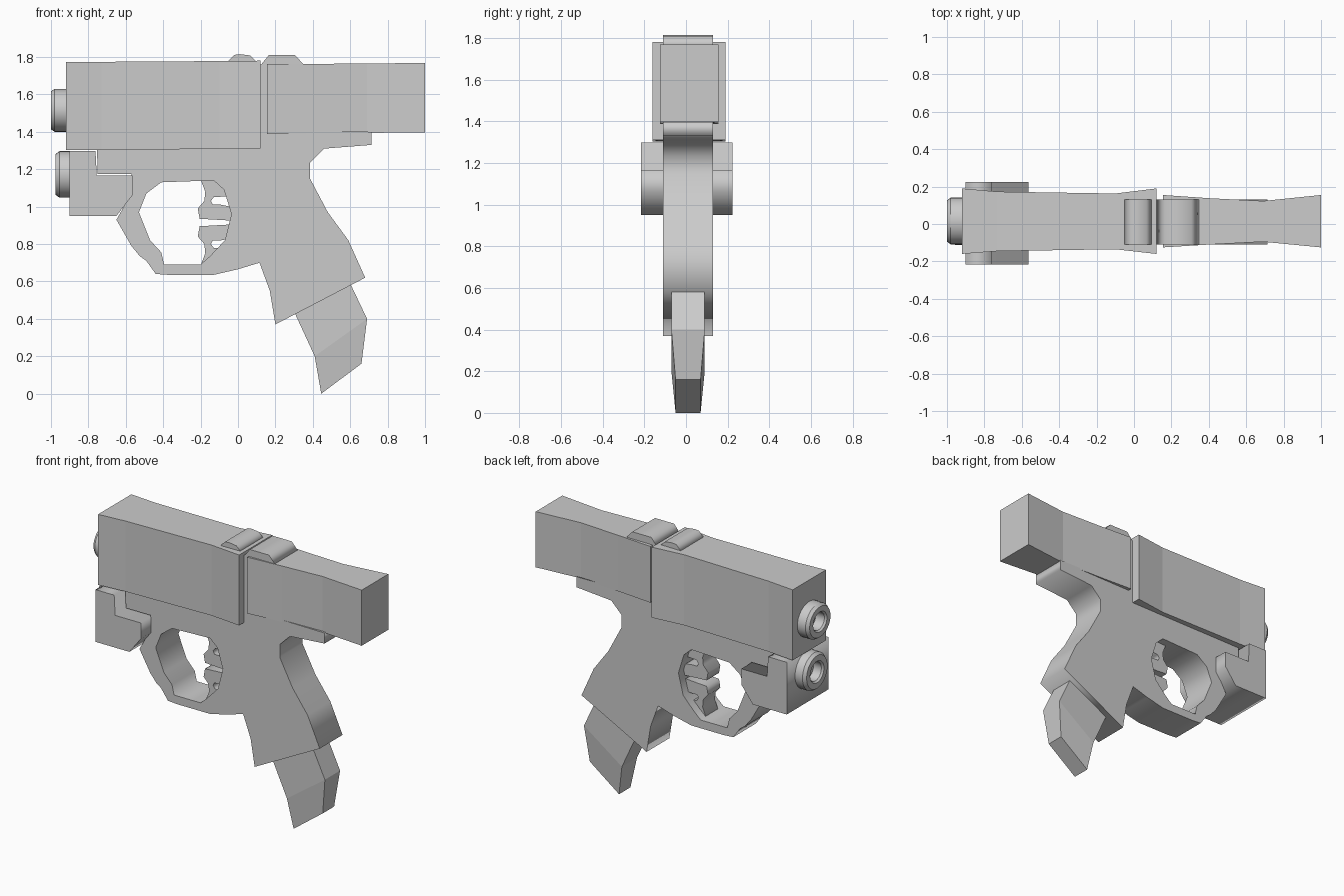
import bpy, bmesh, math
from mathutils import Matrix

if "Cube" in bpy.data.objects:
    bpy.data.objects.remove(bpy.data.objects["Cube"])

scene = bpy.context.scene


def finish(name, bm):
    bmesh.ops.remove_doubles(bm, verts=bm.verts, dist=0.0005)
    bmesh.ops.recalc_face_normals(bm, faces=bm.faces)
    mesh = bpy.data.meshes.new(name)
    bm.to_mesh(mesh)
    bm.free()
    ob = bpy.data.objects.new(name, mesh)
    scene.collection.objects.link(ob)
    return ob


def prism(name, loops, half, yc=0.01):
    """Extrude side-view (x, z) loops along y; inner loops become holes."""
    cu = bpy.data.curves.new(name, 'CURVE')
    cu.dimensions, cu.fill_mode, cu.extrude = '2D', 'BOTH', half
    for pts in loops:
        sp = cu.splines.new('POLY')
        sp.points.add(len(pts) - 1)
        for p, (x, z) in zip(sp.points, pts):
            p.co = (x, z, 0, 1)
        sp.use_cyclic_u = True
    tmp = bpy.data.objects.new(name + "_outline", cu)
    scene.collection.objects.link(tmp)
    dg = bpy.context.evaluated_depsgraph_get()
    mesh = bpy.data.meshes.new_from_object(tmp.evaluated_get(dg))
    bm = bmesh.new()
    bm.from_mesh(mesh)
    bm.transform(Matrix.Translation((0, yc, 0)) @ Matrix.Rotation(math.pi / 2, 4, 'X'))
    bpy.data.objects.remove(tmp)
    bpy.data.curves.remove(cu)
    bpy.data.meshes.remove(mesh)
    return finish(name, bm)


def loft(name, sections):
    """Skin a list of four-point sections and cap both ends."""
    bm = bmesh.new()
    rings = [[bm.verts.new(p) for p in s] for s in sections]
    for a, b in zip(rings, rings[1:]):
        for i in range(4):
            j = (i + 1) % 4
            bm.faces.new((a[i], a[j], b[j], b[i]))
    bm.faces.new(rings[0])
    bm.faces.new(rings[-1])
    return finish(name, bm)


def slide(name, stations):
    return loft(name, [[(x, y0, z0), (x, y1, z0), (x, y1, z1), (x, y0, z1)]
                       for x, y0, y1, z0, z1 in stations])


def muzzle(name, x0, x1, yc, zc, ry, rz, n=32):
    """Lathe a bevelled ring with a blind bore about the x axis."""
    prof = [(x1 + 0.01, 1), (x0 + 0.02, 1), (x0, 0.88), (x0, 0.58),
            (x0 + 0.012, 0.5), (x1 - 0.005, 0.5)]
    bm = bmesh.new()
    rings = [[bm.verts.new((x, yc + ry * r * math.cos(2 * math.pi * i / n),
                            zc + rz * r * math.sin(2 * math.pi * i / n)))
              for i in range(n)] for x, r in prof]
    for a, b in zip(rings, rings[1:]):
        for i in range(n):
            j = (i + 1) % n
            bm.faces.new((a[i], a[j], b[j], b[i]))
    bm.faces.new(rings[0])
    bm.faces.new(rings[-1])
    ob = finish(name, bm)
    bpy.ops.object.select_all(action='DESELECT')
    ob.select_set(True)
    bpy.context.view_layer.objects.active = ob
    bpy.ops.object.shade_smooth_by_angle(angle=math.radians(30))


# Frame: grip, trigger guard and the core between the slides
outline = [(-0.755, 1.34), (-0.75, 1.175), (-0.57, 1.175), (-0.57, 1.07),
           (-0.65, 0.93), (-0.57, 0.79), (-0.525, 0.735), (-0.49, 0.71),
           (-0.44, 0.64), (-0.37, 0.635), (-0.13, 0.635), (0.0, 0.665),
           (0.115, 0.70), (0.17, 0.55), (0.2, 0.37), (0.68, 0.62),
           (0.59, 0.82), (0.48, 0.97), (0.385, 1.15), (0.385, 1.235),
           (0.46, 1.31), (0.715, 1.33), (0.715, 1.40), (0.25, 1.405),
           (0.25, 1.76), (0.05, 1.76), (0.05, 1.34)]
guard_hole = [(-0.53, 0.97), (-0.49, 1.07), (-0.41, 1.13), (-0.13, 1.14),
              (-0.075, 1.09), (-0.035, 0.96), (-0.07, 0.82), (-0.15, 0.735),
              (-0.2, 0.69), (-0.395, 0.69), (-0.41, 0.755), (-0.47, 0.82)]
prism("frame", [outline, guard_hole], 0.12)

# Two mirrored hooked triggers
hook = [(-0.2, 1.145), (-0.175, 1.08), (-0.18, 1.03), (-0.215, 0.99),
        (-0.205, 0.935), (-0.03, 0.925), (-0.04, 1.0), (-0.09, 1.01),
        (-0.135, 1.01), (-0.145, 1.03), (-0.13, 1.05), (-0.06, 1.055),
        (-0.075, 1.09), (-0.13, 1.145)]
prism("upper_trigger", [hook], 0.065)
prism("lower_trigger", [[(x, 1.83 - z) for x, z in hook]], 0.065)

# Slides with pinched waists
slide("front_slide", [(-0.92, -0.16, 0.19, 1.303, 1.773), (-0.73, -0.145, 0.173, 1.304, 1.774),
                      (-0.1, -0.135, 0.163, 1.308, 1.778), (0.12, -0.16, 0.19, 1.31, 1.78)])
slide("rear_slide", [(0.155, -0.125, 0.155, 1.387, 1.762), (0.4, -0.11, 0.138, 1.39, 1.763),
                     (0.69, -0.095, 0.123, 1.394, 1.765), (1.0, -0.125, 0.155, 1.397, 1.768)])

# Raised sights
prism("front_sight", [[(-0.065, 1.765), (-0.02, 1.811), (0.01, 1.815), (0.065, 1.808), (0.108, 1.765)]], 0.12)
prism("rear_sight", [[(0.12, 1.755), (0.165, 1.81), (0.305, 1.81), (0.355, 1.755)]], 0.12)

# Stepped block under the front slide
prism("lower_block", [[(-0.9, 1.298), (-0.762, 1.298), (-0.755, 1.165), (-0.565, 1.165),
                       (-0.565, 1.06), (-0.65, 0.95), (-0.9, 0.95)]], 0.22, 0.004)

# Muzzle rings
muzzle("upper_muzzle", -1.0, -0.92, 0.016, 1.515, 0.125, 0.115)
muzzle("lower_muzzle", -0.975, -0.9, 0.012, 1.172, 0.125, 0.124)

# Tapered magazine
loft("magazine", [[(xa, 0.01 - h, za), (xa, 0.01 + h, za), (xb, 0.01 + h, zb), (xb, 0.01 - h, zb)]
                  for xa, za, xb, zb, h in [(0.29, 0.46, 0.59, 0.61, 0.08),
                                            (0.41, 0.2, 0.69, 0.4, 0.08),
                                            (0.445, 0.0, 0.66, 0.16, 0.06)]])
